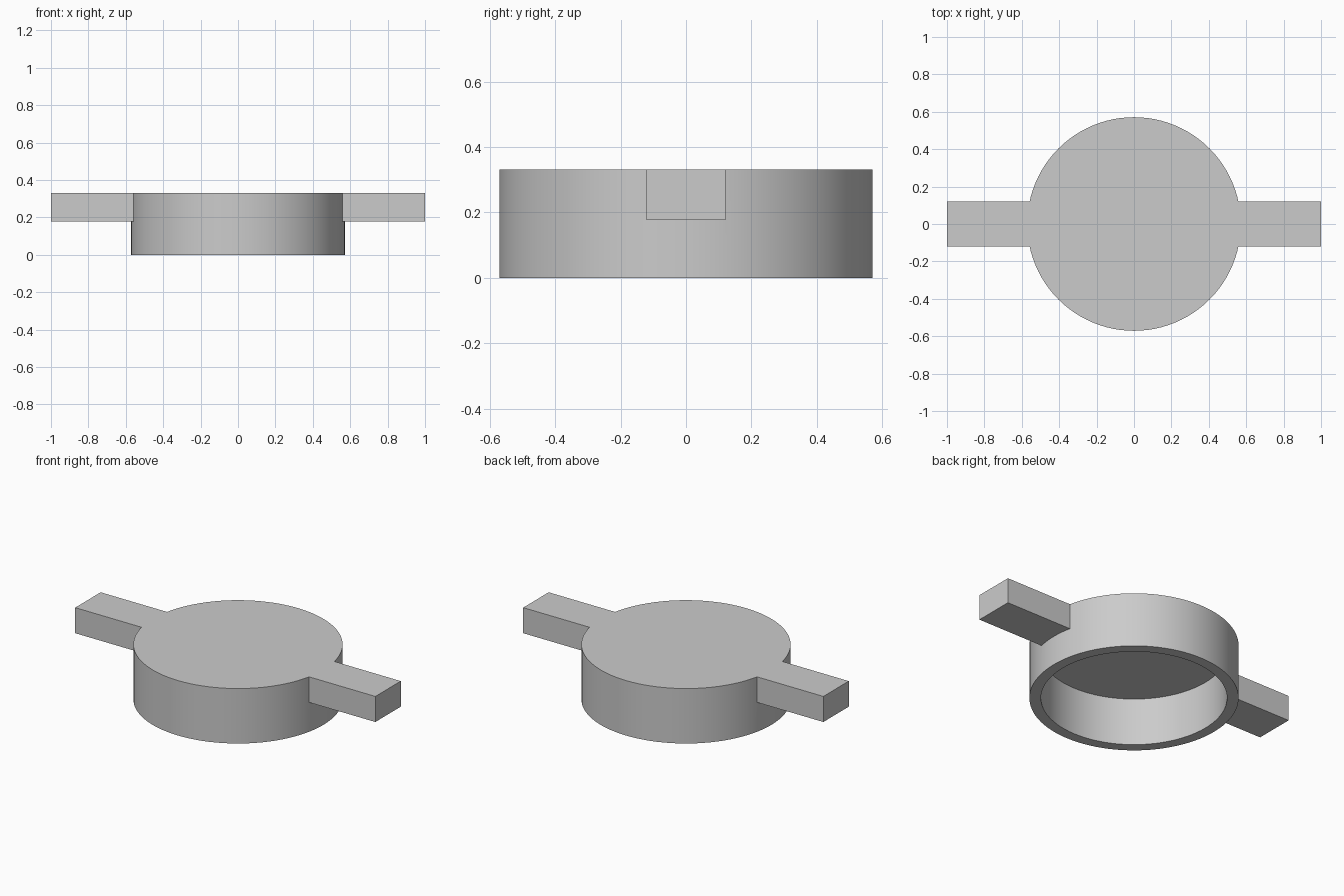
import bpy
import bmesh
from math import radians

RADIUS, BORE, HEIGHT, DEPTH = 0.571, 0.508, 0.331, 0.287
ARM_BOTTOM, ARM_HALF, ARM_START = 0.177, 0.121, 0.53
SIDES = 96

cube = bpy.data.objects.get("Cube")
if cube:
    bpy.data.objects.remove(cube, do_unlink=True)

# Single plain grey
grey = bpy.data.materials.new("plain_grey")
grey.use_nodes = True
colour = (0.6, 0.6, 0.6, 1)
grey.diffuse_color = colour
grey.node_tree.nodes["Principled BSDF"].inputs["Base Color"].default_value = colour


def make_object(name, bm):
    bmesh.ops.recalc_face_normals(bm, faces=bm.faces)
    mesh = bpy.data.meshes.new(name)
    bm.to_mesh(mesh)
    bm.free()
    mesh.materials.append(grey)
    obj = bpy.data.objects.new(name, mesh)
    bpy.context.collection.objects.link(obj)
    return obj


def ring(bm, radius, z):
    made = bmesh.ops.create_circle(bm, segments=SIDES, radius=radius)
    for v in made["verts"]:
        v.co.z = z
    return made["verts"]


# Round cap: closed top, hollow underneath
bm = bmesh.new()
rings = [ring(bm, r, z) for r, z in
         ((RADIUS, HEIGHT), (RADIUS, 0), (BORE, 0), (BORE, DEPTH))]
for a, b in zip(rings, rings[1:]):
    for i in range(SIDES):
        j = (i + 1) % SIDES
        bm.faces.new((a[i], a[j], b[j], b[i]))
bm.faces.new(rings[0])
bm.faces.new(rings[-1])
cap = make_object("round_cap", bm)
bpy.context.view_layer.objects.active = cap

# Square side arms, flush with the top and merged into the wall
for name, side in (("left_arm", 1), ("right_arm", -1)):
    bm = bmesh.new()
    bmesh.ops.create_cube(bm, size=1)
    for v in bm.verts:
        v.co.x = side * (1 if v.co.x > 0 else ARM_START)
        v.co.y *= 2 * ARM_HALF
        v.co.z = HEIGHT if v.co.z > 0 else ARM_BOTTOM
    arm = make_object(name, bm)
    union = cap.modifiers.new(name, "BOOLEAN")
    union.operation = "UNION"
    union.solver = "EXACT"
    union.object = arm
    bpy.ops.object.modifier_apply(modifier=union.name)
    bpy.data.objects.remove(arm, do_unlink=True)

# Smooth round walls, sharp corners
bpy.ops.object.select_all(action="DESELECT")
cap.select_set(True)
bpy.ops.object.shade_smooth_by_angle(angle=radians(30))
